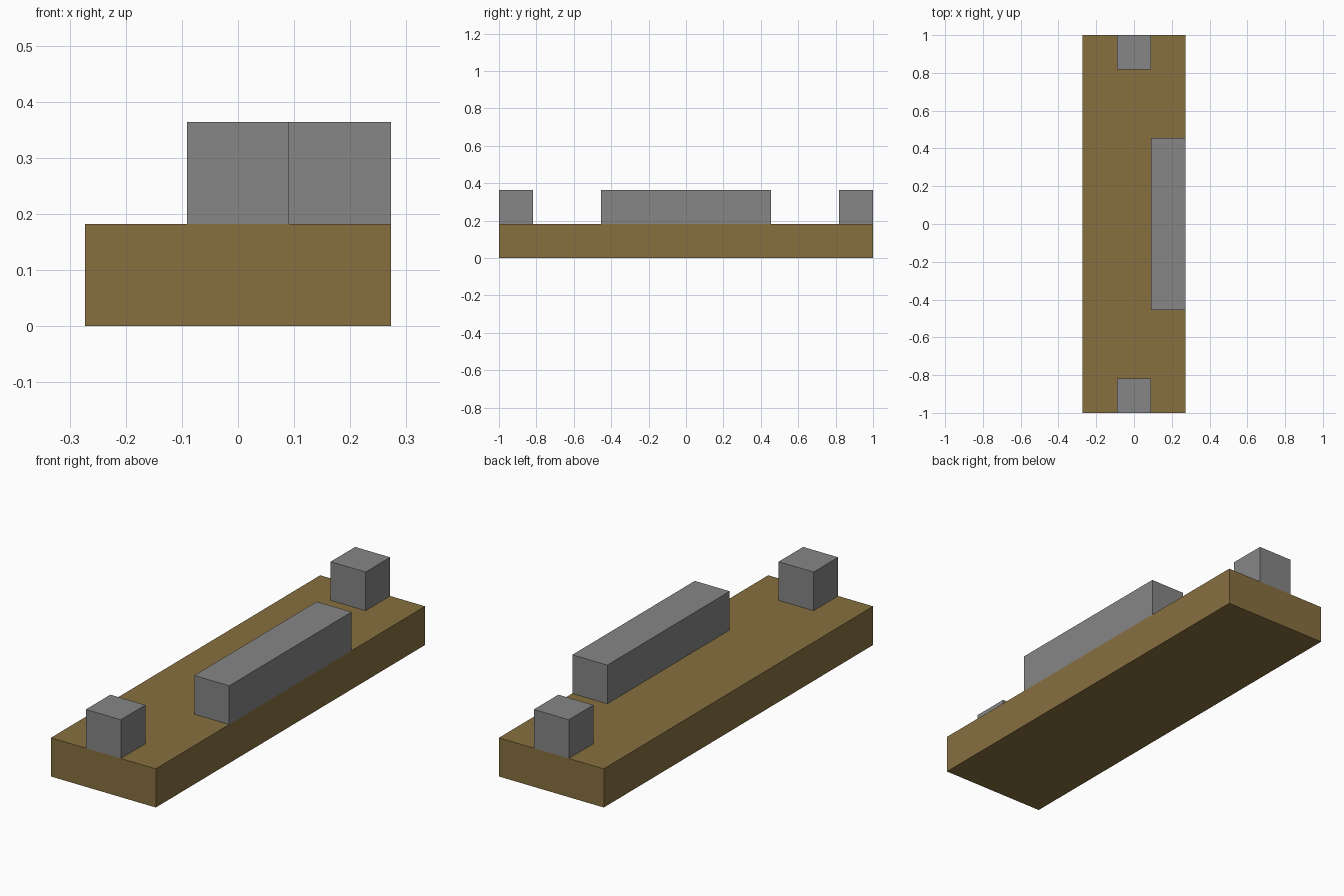
import bpy

if "Cube" in bpy.data.objects:
    bpy.data.objects.remove(bpy.data.objects["Cube"], do_unlink=True)

U = 2 / 11  # block module: the base is 3 x 11 x 1 modules


def make_material(name, rgb):
    mat = bpy.data.materials.new(name)
    mat.use_nodes = True
    colour = (*rgb, 1.0)
    mat.diffuse_color = colour
    mat.node_tree.nodes["Principled BSDF"].inputs["Base Color"].default_value = colour
    return mat


def box(name, size, centre, mat):
    """Box sized and placed in modules; centre z is the height of its underside."""
    x, y, z = centre
    bpy.ops.mesh.primitive_cube_add(size=1, location=(x * U, y * U, (z + size[2] / 2) * U))
    obj = bpy.context.object
    obj.name = name
    obj.scale = [s * U for s in size]
    bpy.ops.object.transform_apply(location=False, rotation=False, scale=True)
    obj.data.materials.append(mat)
    return obj


brown = make_material("brown", (0.242, 0.162, 0.051))
grey = make_material("grey", (0.238, 0.238, 0.238))

# Base slab
box("base", (3, 11, 1), (0, 0, 0), brown)

# Long bar flush with the left edge
box("side_bar", (1, 5, 1), (1, 0, 1), grey)

# Cubes at both ends
for name, side in (("front_block", -1), ("back_block", 1)):
    box(name, (1, 1, 1), (0, side * 5, 1), grey)
